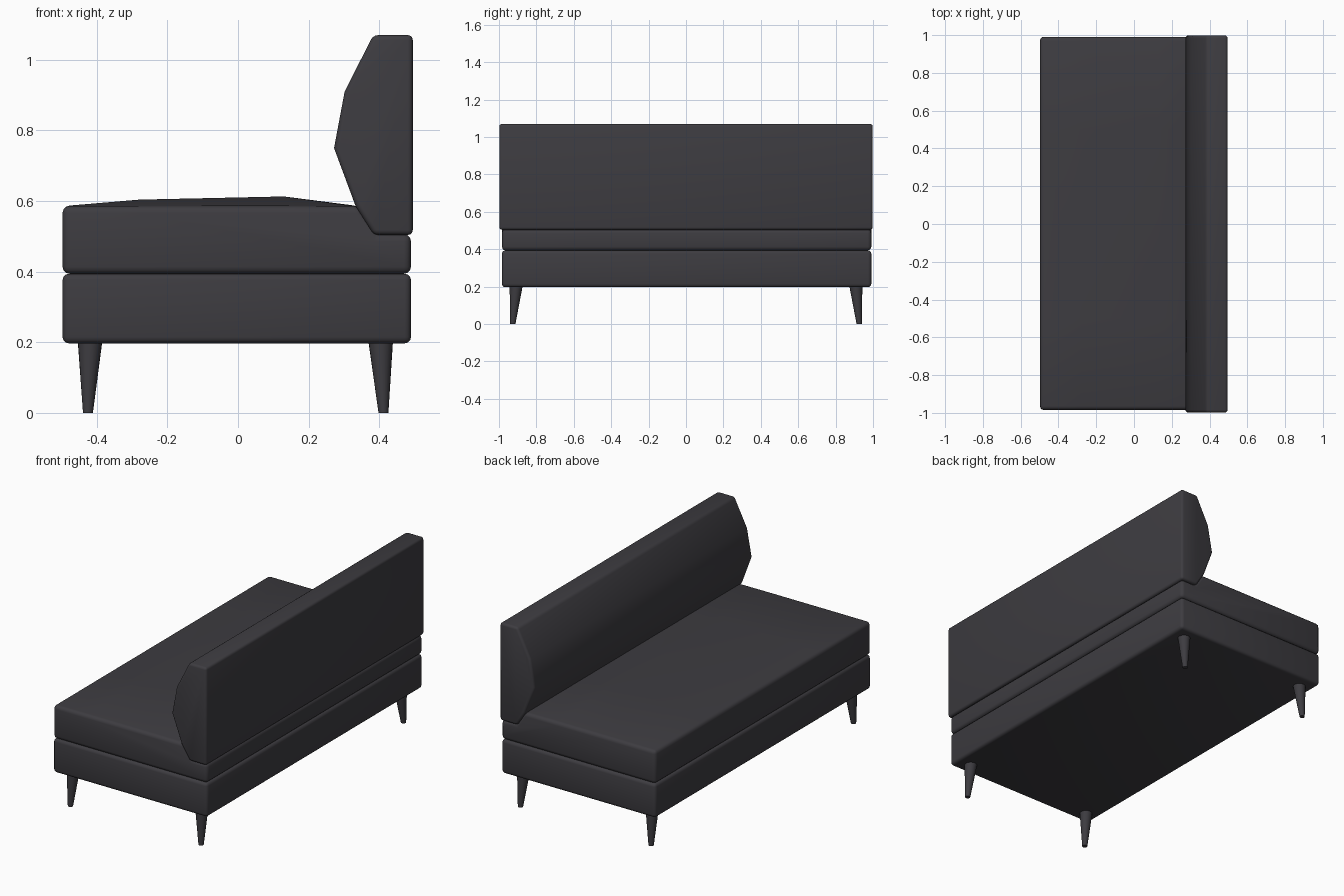
import bpy, bmesh, math
from mathutils import Vector

if "Cube" in bpy.data.objects:
    bpy.data.objects.remove(bpy.data.objects["Cube"])

fabric = bpy.data.materials.new("charcoal")
fabric.diffuse_color = (0.047, 0.045, 0.052, 1)
fabric.use_nodes = True
fabric.node_tree.nodes["Principled BSDF"].inputs["Base Color"].default_value = fabric.diffuse_color


def finish(bm, name, bevel=0.0):
    bmesh.ops.recalc_face_normals(bm, faces=bm.faces[:])
    if bevel:
        edges = [e for e in bm.edges if e.calc_face_angle(0) > math.radians(38)]
        bmesh.ops.bevel(bm, geom=edges, offset=bevel, segments=3, profile=0.5,
                        affect='EDGES', clamp_overlap=True)
    me = bpy.data.meshes.new(name)
    bm.to_mesh(me)
    bm.free()
    ob = bpy.data.objects.new(name, me)
    bpy.context.collection.objects.link(ob)
    me.materials.append(fabric)
    bpy.ops.object.select_all(action='DESELECT')
    ob.select_set(True)
    bpy.context.view_layer.objects.active = ob
    bpy.ops.object.shade_smooth_by_angle(angle=math.radians(35))
    return ob


def loft(name, profile, ys, bevel, crown=None):
    """Sweep an (x, z) profile along y; crown raises listed points on inner slices."""
    bm = bmesh.new()
    rings = []
    for j, y in enumerate(ys):
        inner = 0 < j < len(ys) - 1
        rings.append([bm.verts.new((x, y, z + (crown.get(i, 0) if inner and crown else 0)))
                      for i, (x, z) in enumerate(profile)])
    n = len(profile)
    for a, b in zip(rings, rings[1:]):
        for i in range(n):
            bm.faces.new((a[i], a[(i + 1) % n], b[(i + 1) % n], b[i]))
    bm.faces.new(rings[0])
    bm.faces.new(rings[-1])
    return finish(bm, name, bevel)


# base box
loft("base", [(-0.497, 0.197), (0.49, 0.197), (0.49, 0.394), (-0.497, 0.394)],
     [-0.984, 0.991], 0.018)

# seat cushion with softly crowned top, notched under the backrest
loft("seat_cushion",
     [(-0.497, 0.394), (0.49, 0.394), (0.49, 0.506), (0.395, 0.506), (0.345, 0.586),
      (0.13, 0.586), (-0.28, 0.586), (-0.497, 0.586)],
     [-0.984, -0.5, 0.5, 0.991], 0.02, crown={5: 0.027, 6: 0.018})

# backrest cushion
loft("backrest",
     [(0.495, 0.504), (0.385, 0.504), (0.333, 0.586), (0.272, 0.75), (0.302, 0.91),
      (0.383, 1.07), (0.495, 1.07)],
     [-0.998, 0.998], 0.014)

# tapered, slightly splayed legs
for sx, side in ((-1, "front"), (1, "back")):
    for sy, end in ((-1, "left"), (1, "right")):
        bm = bmesh.new()
        top = Vector(((-0.419 if sx < 0 else 0.404), sy * 0.908, 0.205))
        foot = Vector(((-0.425 if sx < 0 else 0.412), sy * 0.926, 0.0))
        bmesh.ops.create_cone(bm, cap_ends=True, segments=20, radius1=0.014,
                              radius2=0.035, depth=1)
        for v in bm.verts:
            c = top if v.co.z > 0 else foot
            v.co = (v.co.x + c.x, v.co.y + c.y, c.z)
        finish(bm, f"{side}_{end}_leg")
